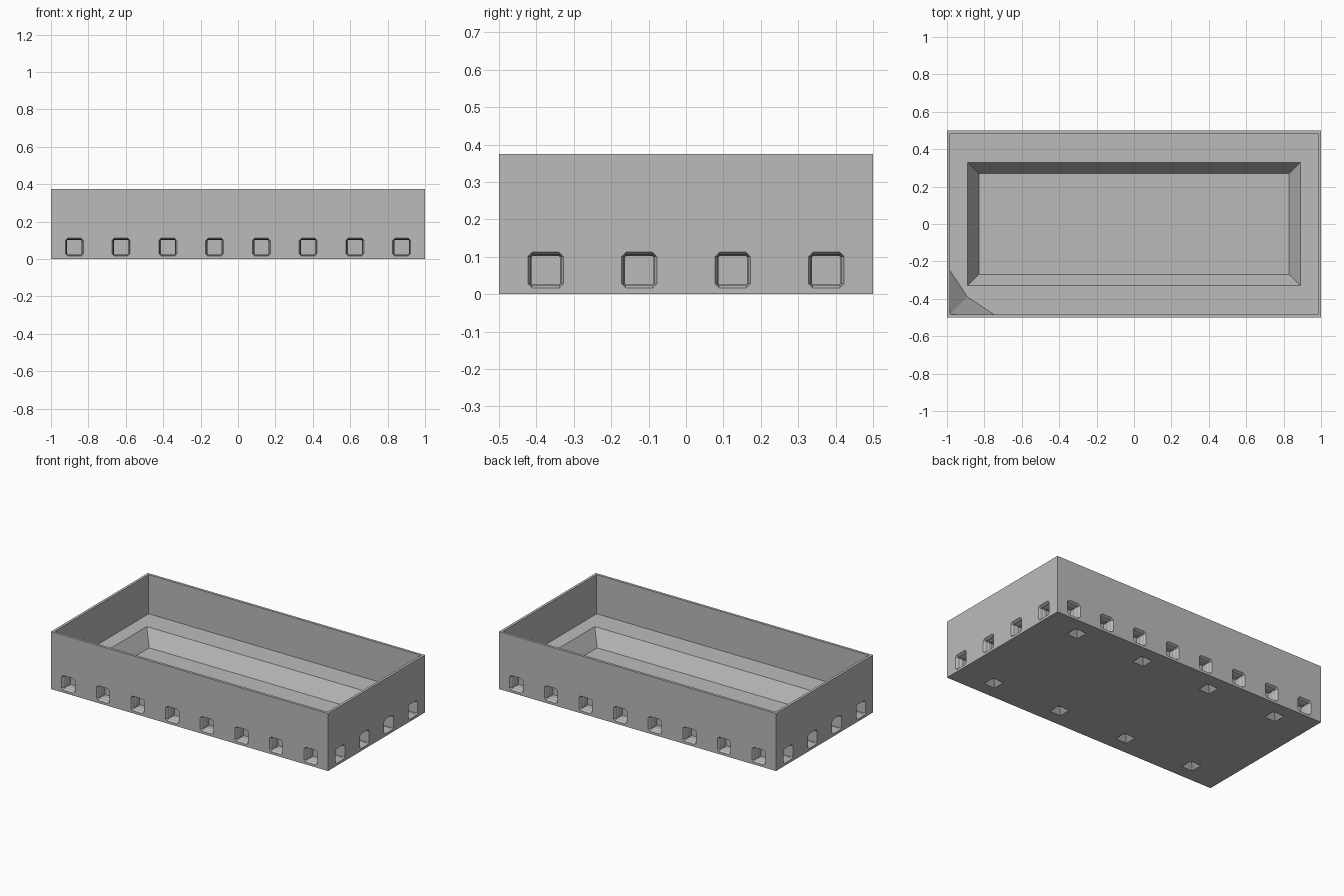
import bpy, bmesh, math
from mathutils import Matrix, Vector

if "Cube" in bpy.data.objects:
    bpy.data.objects.remove(bpy.data.objects["Cube"], do_unlink=True)

HALF_X, HALF_Y, HEIGHT = 1.0, 0.5, 0.375
WALL, LEDGE, FLOOR = 0.017, 0.12, 0.02

grey = bpy.data.materials.new("plain_grey")
grey.use_nodes = True
grey.diffuse_color = (0.5, 0.5, 0.5, 1)
grey.node_tree.nodes["Principled BSDF"].inputs["Base Color"].default_value = (0.5, 0.5, 0.5, 1)


def make_object(name, bm):
    bmesh.ops.recalc_face_normals(bm, faces=bm.faces)
    mesh = bpy.data.meshes.new(name)
    bm.to_mesh(mesh)
    bm.free()
    mesh.materials.append(grey)
    obj = bpy.data.objects.new(name, mesh)
    bpy.context.collection.objects.link(obj)
    return obj


def loft(bm, rings):
    """Skin a list of matching rings and cap both ends."""
    loops = [[bm.verts.new(p) for p in ring] for ring in rings]
    for a, b in zip(loops, loops[1:]):
        for i in range(len(a)):
            j = (i + 1) % len(a)
            bm.faces.new((a[i], a[j], b[j], b[i]))
    bm.faces.new(loops[0][::-1])
    bm.faces.new(loops[-1])


def rect(hx, hy, z):
    return [Vector((sx * hx, sy * hy, z)) for sx, sy in ((-1, -1), (1, -1), (1, 1), (-1, 1))]


def octagon(half, cut, depth):
    """Square with clipped corners, facing along +z."""
    k = half - cut
    quarter = [Vector((half, -k, depth)), Vector((half, k, depth))]
    return [Matrix.Rotation(i * math.pi / 2, 3, 'Z') @ p for i in range(4) for p in quarter]


# Tray body: outer wall, rim, ledge and sloped basin
bm = bmesh.new()
loft(bm, [
    rect(HALF_X, HALF_Y, 0),
    rect(HALF_X, HALF_Y, HEIGHT),
    rect(HALF_X - WALL, HALF_Y - WALL, HEIGHT),
    rect(HALF_X - WALL, HALF_Y - WALL, LEDGE),
    rect(0.89, 0.33, LEDGE),
    rect(0.83, 0.27, FLOOR),
])
tray = make_object("tray_body", bm)

# Side sockets: (depth, half width, corner cut), chamfered mouth then ribs
SOCKET = [(-0.01, 0.048, 0.012), (0, 0.048, 0.012), (0.012, 0.041, 0.004),
          (0.03, 0.041, 0.004), (0.036, 0.038, 0.003), (0.05, 0.038, 0.003),
          (0.056, 0.041, 0.004), (0.08, 0.041, 0.004)]
SPACING = 0.25
cutters = bmesh.new()
for side in range(4):
    turn = Matrix.Rotation(side * math.pi / 2, 4, 'Z')
    reach, count = (HALF_Y, 8) if side % 2 == 0 else (HALF_X, 4)
    for i in range(count):
        offset = (i - (count - 1) / 2) * SPACING
        place = (turn @ Matrix.Translation((offset, -reach, 0.064))
                 @ Matrix.Rotation(-math.pi / 2, 4, 'X'))
        loft(cutters, [[place @ p for p in octagon(h, c, d)] for d, h, c in SOCKET])

# Underside pits: small tapered pockets in two rows
for y in (-0.375, 0.375):
    for x in (-0.75, -0.25, 0.25, 0.75):
        move = Vector((x, y, 0))
        loft(cutters, [[p + move for p in rect(h, h, z)]
                       for h, z in ((0.04, -0.01), (0.04, 0), (0.01, 0.035))])
cutter = make_object("pocket_cutter", cutters)
cutter.hide_render = True

mod = tray.modifiers.new("pockets", 'BOOLEAN')
mod.operation = 'DIFFERENCE'
mod.solver = 'EXACT'
mod.object = cutter
bpy.context.view_layer.update()
cut_mesh = bpy.data.meshes.new_from_object(tray.evaluated_get(bpy.context.evaluated_depsgraph_get()))
tray.modifiers.clear()
tray.data = cut_mesh
bpy.data.objects.remove(cutter, do_unlink=True)

# Corner brace rising from the ledge into one corner
bm = bmesh.new()
cx, cy = -HALF_X + WALL, -HALF_Y + WALL
corner, along_x, middle, along_y, apex = [bm.verts.new(p) for p in (
    (cx, cy, LEDGE), (-0.75, cy, LEDGE), (-0.89, -0.39, LEDGE),
    (cx, -0.25, LEDGE), (cx, cy, HEIGHT))]
base = [corner, along_x, middle, along_y]
for i in range(4):
    bm.faces.new((base[i], base[(i + 1) % 4], apex))
bm.faces.new((corner, middle, along_x))
bm.faces.new((corner, along_y, middle))
make_object("corner_brace", bm)
